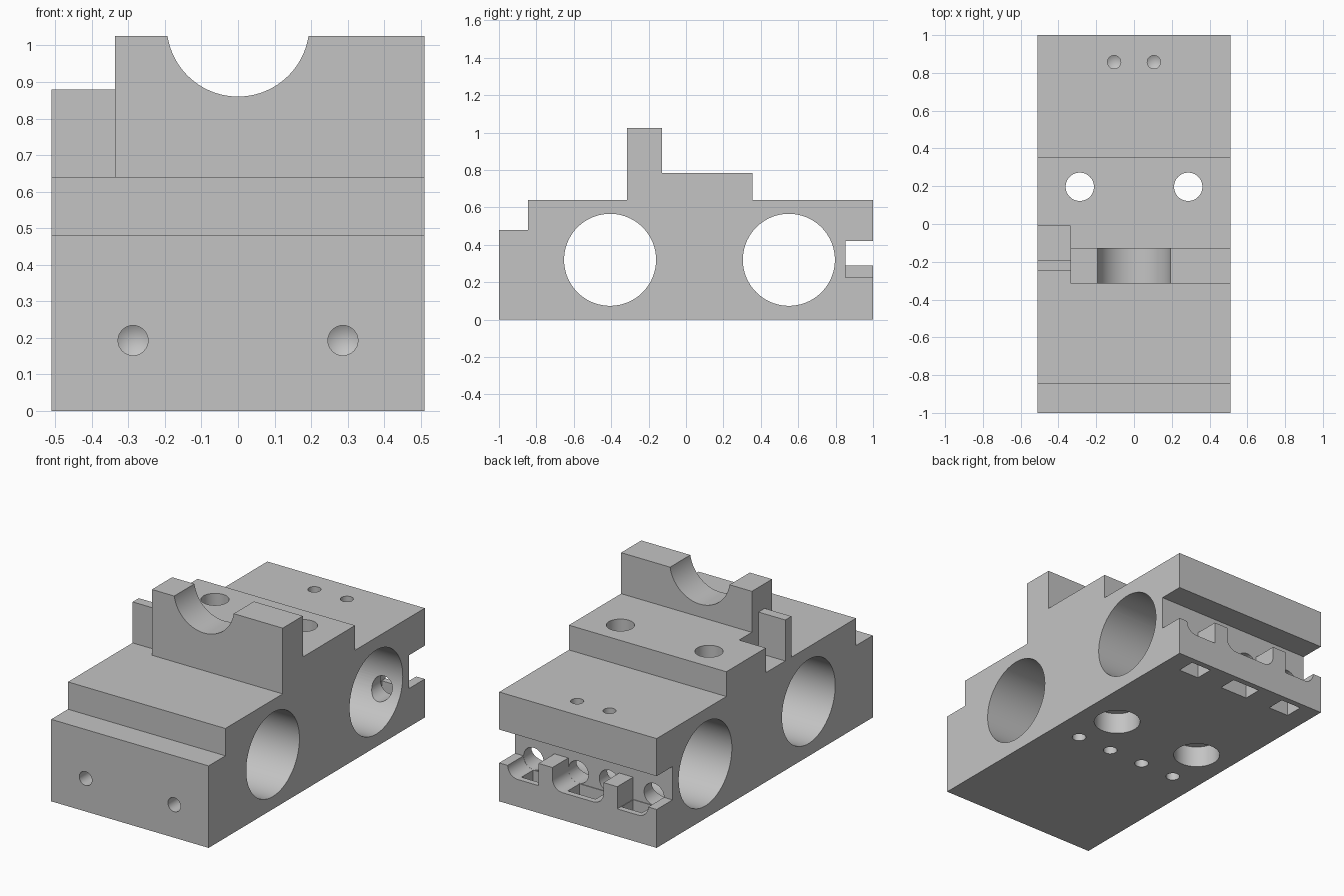
import bpy, bmesh, math
from mathutils import Vector, Matrix

cube = bpy.data.objects.get("Cube")
if cube:
    bpy.data.objects.remove(cube, do_unlink=True)

metal = bpy.data.materials.new("plain grey")
metal.use_nodes = True
metal.diffuse_color = (0.55, 0.55, 0.55, 1)
metal.node_tree.nodes["Principled BSDF"].inputs["Base Color"].default_value = (0.55, 0.55, 0.55, 1)


def finish(name, bm):
    bmesh.ops.recalc_face_normals(bm, faces=bm.faces)
    mesh = bpy.data.meshes.new(name)
    bm.to_mesh(mesh)
    bm.free()
    mesh.materials.append(metal)
    obj = bpy.data.objects.new(name, mesh)
    bpy.context.collection.objects.link(obj)
    return obj


def prism(name, points, axis, lo, hi):
    """Extrude a closed profile along x (points are y, z) or y (points are x, z)."""
    bm = bmesh.new()
    place = (lambda u, v: (lo, u, v)) if axis == "x" else (lambda u, v: (u, lo, v))
    face = bm.faces.new([bm.verts.new(place(u, v)) for u, v in points])
    grown = bmesh.ops.extrude_face_region(bm, geom=[face])["geom"]
    shift = Vector((hi - lo, 0, 0)) if axis == "x" else Vector((0, hi - lo, 0))
    bmesh.ops.translate(bm, vec=shift, verts=[g for g in grown if isinstance(g, bmesh.types.BMVert)])
    return finish(name, bm)


def drill(name, start, direction, radius, depth, tip=0.0, sides=64):
    """Round cutter entering at start; a tip gives it a conical bottom."""
    bm = bmesh.new()
    lead = 0.05
    bmesh.ops.create_cone(bm, cap_ends=True, segments=sides, radius1=radius,
                          radius2=radius, depth=depth + lead)
    bmesh.ops.translate(bm, vec=(0, 0, (depth - lead) / 2), verts=bm.verts)
    if tip:
        end = max(bm.faces, key=lambda f: f.calc_center_median().z)
        bmesh.ops.poke(bm, faces=[end], offset=0)
        max(bm.verts, key=lambda v: (v.co.z, -v.co.xy.length)).co.z += tip
    turn = Vector(direction).to_track_quat("Z", "Y").to_matrix().to_4x4()
    bmesh.ops.transform(bm, matrix=Matrix.Translation(start) @ turn, verts=bm.verts)
    return finish(name, bm)


def combine(body, tool, operation="DIFFERENCE"):
    mod = body.modifiers.new(tool.name, "BOOLEAN")
    mod.operation = operation
    mod.solver = "EXACT"
    mod.object = tool
    tool.hide_render = True
    bpy.context.view_layer.objects.active = body
    bpy.ops.object.modifier_apply(modifier=mod.name)
    bpy.data.objects.remove(tool, do_unlink=True)


# Stepped block: main part with the cradle wall, side strip with the thin tab
W, SPLIT, STEP, DECK = 0.51, -0.337, 0.64, 0.785
front = [(-0.845, STEP), (-0.845, 0.48), (-1, 0.48), (-1, 0)]
back = [(1, 0), (1, STEP), (0.355, STEP), (0.355, DECK)]
wall = [(-0.128, DECK), (-0.128, 1.025), (-0.315, 1.025), (-0.315, STEP)]
tab = [(-0.01, DECK), (-0.01, STEP), (-0.19, STEP), (-0.19, 0.88), (-0.247, 0.88), (-0.247, STEP)]
block = prism("carriage_block", back + wall + front, "x", SPLIT, W)
combine(block, prism("tab_strip", back + tab + front, "x", -W, SPLIT), "UNION")

# Cradle in the wall and the two large cross bores
combine(block, drill("cradle", (0, -0.36, 1.055), (0, 1, 0), 0.195, 0.3, sides=96))
for y in (-0.406, 0.55):
    combine(block, drill("cross_bore", (-W, y, 0.32), (1, 0, 0), 0.246, 1.1, sides=96))


# Rear slot: half of its floor outline, mirrored for the other half
def arc(cx, start, end, r=0.065, cz=0.225, n=10):
    angles = [math.radians(start + (end - start) * i / n) for i in range(n + 1)]
    return [(cx + r * math.cos(a), cz + r * math.sin(a)) for a in angles]


half = arc(0.1, 270, 360) + [(0.165, 0.29), (0.255, 0.29), (0.255, 0.16)]
half += arc(0.39, 270, 360) + [(0.6, 0.225), (0.6, 0.42)]
slot = half + [(-x, z) for x, z in reversed(half)]
combine(block, prism("rear_slot", slot, "y", 0.853, 1.1))

# Passages from the slot to the rear bore
for x in (-0.39, -0.1, 0.1, 0.39):
    combine(block, drill("passage", (x, 0.87, 0.225), (0, -1, 0), 0.0645, 0.25, sides=40))

# Rectangular windows through the lower lip
for x0, x1 in ((-0.39, -0.258), (-0.09, 0.09), (0.258, 0.39)):
    window = [(x0, -0.1), (x1, -0.1), (x1, 0.2), (x0, 0.2)]
    combine(block, prism("lip_window", window, "y", 0.857, 0.965))

# Paired holes, mirrored left and right
for side in (-1, 1):
    combine(block, drill("bolt_hole", (side * 0.287, 0.197, DECK), (0, 0, -1), 0.075, 0.9))
    combine(block, drill("bolt_counterbore", (side * 0.287, 0.197, 0), (0, 0, 1), 0.127, 0.125))
    combine(block, drill("front_hole", (side * 0.287, -1, 0.193), (0, 1, 0), 0.041, 0.2, 0.025, 32))
    combine(block, drill("top_hole", (side * 0.105, 0.857, STEP), (0, 0, -1), 0.035, 0.14, 0.02, 32))
    for x in (0.113, 0.338):
        combine(block, drill("base_hole", (side * x, -0.07, 0), (0, 0, 1), 0.038, 0.2, 0.025, 32))

# Smooth bores with crisp edges
for obj in bpy.context.selected_objects:
    obj.select_set(False)
block.select_set(True)
bpy.context.view_layer.objects.active = block
bpy.ops.object.shade_smooth_by_angle(angle=math.radians(25))
